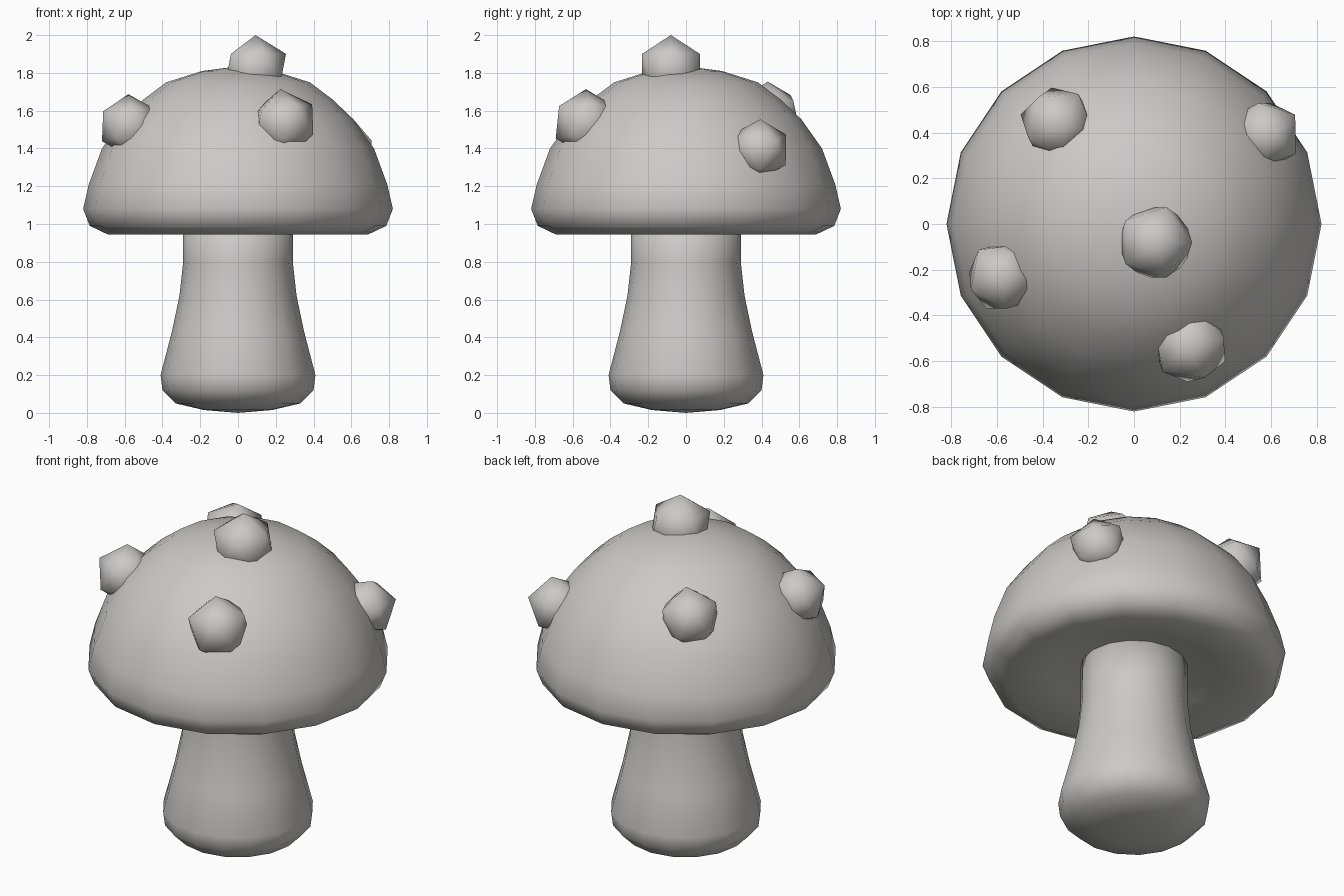
import bpy, bmesh
from math import radians, sin, cos, tau
from mathutils import Vector, Matrix

cube = bpy.data.objects.get("Cube")
if cube:
    bpy.data.objects.remove(cube, do_unlink=True)

# Single colour
grey = bpy.data.materials.new("plain grey")
grey.use_nodes = True
colour = (0.6, 0.59, 0.58, 1)
grey.diffuse_color = colour
grey.node_tree.nodes["Principled BSDF"].inputs["Base Color"].default_value = colour


def finish(name, bm):
    """Turn a bmesh into a smooth-shaded object."""
    bmesh.ops.recalc_face_normals(bm, faces=bm.faces)
    for face in bm.faces:
        face.smooth = True
    mesh = bpy.data.meshes.new(name)
    bm.to_mesh(mesh)
    bm.free()
    mesh.materials.append(grey)
    obj = bpy.data.objects.new(name, mesh)
    bpy.context.collection.objects.link(obj)
    return obj


def lathe(name, profile, sides=16):
    """Revolve (radius, height) points; the ends lie on the axis."""
    bm = bmesh.new()
    first = bm.verts.new((0, 0, profile[0][1]))
    last = bm.verts.new((0, 0, profile[-1][1]))
    rings = [[bm.verts.new((r * cos(tau * i / sides), r * sin(tau * i / sides), z))
              for i in range(sides)] for r, z in profile[1:-1]]
    for i in range(sides):
        j = (i + 1) % sides
        bm.faces.new((first, rings[0][i], rings[0][j]))
        bm.faces.new((last, rings[-1][i], rings[-1][j]))
        for low, high in zip(rings, rings[1:]):
            bm.faces.new((low[i], low[j], high[j], high[i]))
    return finish(name, bm)


def spot(name, centre, outward, radius, roll):
    """A twenty-sided ball whose pole points outward from the cap."""
    n = Vector(outward).normalized()
    s = Vector((0, 0, 1)).cross(n).normalized()
    t = n.cross(s)
    turn = Matrix((s, t, n)).transposed().to_4x4()
    bm = bmesh.new()
    bmesh.ops.create_icosphere(
        bm, subdivisions=1, radius=radius,
        matrix=Matrix.Translation(centre) @ turn @ Matrix.Rotation(radians(roll), 4, 'Z'))
    return finish(name, bm)


# Stem with a rounded foot
lathe("stem", [(0, 0), (0.18, 0.015), (0.33, 0.05), (0.40, 0.12), (0.41, 0.20),
               (0.35, 0.43), (0.31, 0.62), (0.29, 0.80), (0.29, 1.06), (0, 1.06)])

# Domed cap with a hollowed underside
lathe("cap", [(0, 1.05), (0.25, 1.04), (0.45, 0.995), (0.69, 0.945), (0.785, 0.99),
              (0.82, 1.08), (0.79, 1.21), (0.72, 1.40), (0.61, 1.555), (0.50, 1.66),
              (0.38, 1.75), (0.19, 1.81), (0, 1.835)])

# Raised spots on the cap
spot("top_spot", (0.093, -0.08, 1.82), (0, -0.001, 1), 0.18, 0)
for name, centre, radius in (("front_spot", (0.245, -0.53, 1.535), 0.18),
                             ("left_spot", (0.575, 0.39, 1.395), 0.163),
                             ("right_spot", (-0.575, -0.23, 1.52), 0.168),
                             ("back_spot", (-0.335, 0.44, 1.585), 0.172)):
    x, y, z = centre
    spot(name, centre, (x, y, z - 1.2), radius, 25)
